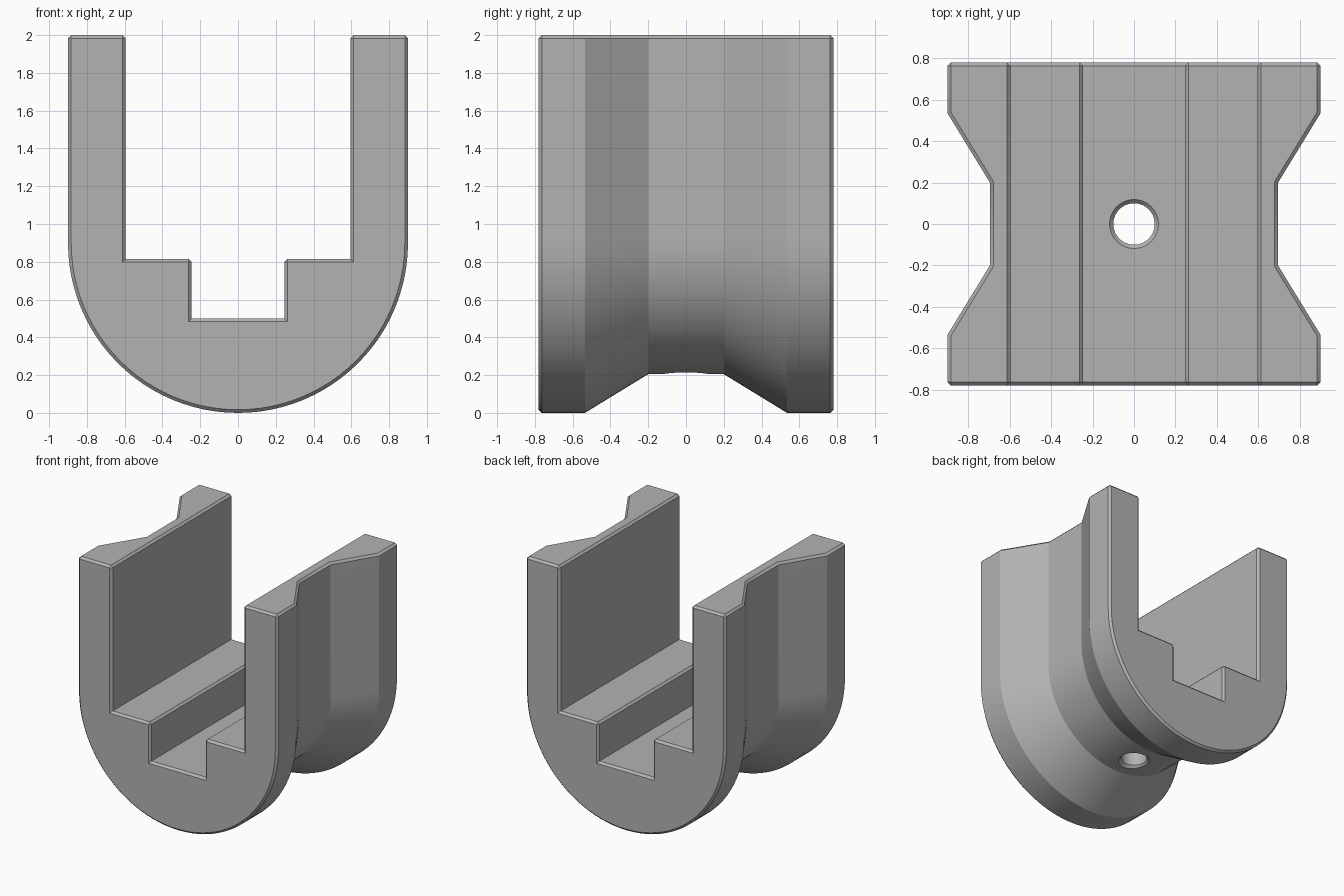
import bpy, bmesh, math

cube = bpy.data.objects.get("Cube")
if cube:
    bpy.data.objects.remove(cube, do_unlink=True)

CENTRE_Z, TOP_Z, CHAMFER = 0.9, 2.0, 0.017
ARC_STEPS = 48

grey = bpy.data.materials.new("plain grey")
grey.use_nodes = True
colour = (0.45, 0.45, 0.45, 1)
grey.diffuse_color = colour
grey.node_tree.nodes["Principled BSDF"].inputs["Base Color"].default_value = colour


def make_object(name, bm):
    bmesh.ops.recalc_face_normals(bm, faces=bm.faces)
    mesh = bpy.data.meshes.new(name)
    bm.to_mesh(mesh)
    bm.free()
    mesh.materials.append(grey)
    obj = bpy.data.objects.new(name, mesh)
    bpy.context.collection.objects.link(obj)
    return obj


def section(radius):
    """U-shaped outline with a stepped channel."""
    arc = [(radius * math.cos(a), CENTRE_Z - radius * math.sin(a))
           for a in (math.pi * i / ARC_STEPS for i in range(ARC_STEPS + 1))]
    channel = [(0.595, TOP_Z), (0.595, 0.815), (0.245, 0.815), (0.245, 0.5)]
    left_half = [(-x, z) for x, z in channel]
    return [(radius, TOP_Z)] + arc + [(-radius, TOP_Z)] + left_half + channel[::-1]


# Saddle body: the outline lofted from end to end, with a narrow waist
bm = bmesh.new()
stations = [(-0.78, 0.9), (-0.535, 0.9), (-0.2, 0.695),
            (0.2, 0.695), (0.535, 0.9), (0.78, 0.9)]
rings = [[bm.verts.new((x, y, z)) for x, z in section(r)] for y, r in stations]
count = len(rings[0])
for a, b in zip(rings, rings[1:]):
    for i in range(count):
        j = (i + 1) % count
        bm.faces.new((a[i], a[j], b[j], b[i]))
bm.faces.new(rings[0])
bm.faces.new(rings[-1])
bmesh.ops.recalc_face_normals(bm, faces=bm.faces)

# Chamfer every sharp outward edge
sharp = [e for e in bm.edges if e.calc_face_angle_signed() > math.radians(40)]
bmesh.ops.bevel(bm, geom=sharp, offset=CHAMFER, segments=1,
                affect='EDGES', clamp_overlap=True)
body = make_object("saddle_body", bm)

# Bolt hole cutter, flared at both mouths
bm = bmesh.new()
profile = [(0.14, 0.17), (0.14, 0.19), (0.1, 0.23),
           (0.1, 0.482), (0.14, 0.522), (0.14, 0.6)]
sides = 48
loops = [[bm.verts.new((r * math.cos(math.tau * i / sides),
                        r * math.sin(math.tau * i / sides), z))
          for i in range(sides)] for r, z in profile]
for a, b in zip(loops, loops[1:]):
    for i in range(sides):
        j = (i + 1) % sides
        bm.faces.new((a[i], a[j], b[j], b[i]))
bm.faces.new(loops[0])
bm.faces.new(loops[-1])
cutter = make_object("bolt_hole_cutter", bm)
cutter.hide_render = True

# Cut the hole, then shade
cut = body.modifiers.new("bolt_hole", 'BOOLEAN')
cut.operation = 'DIFFERENCE'
cut.solver = 'EXACT'
cut.object = cutter
bpy.ops.object.select_all(action='DESELECT')
bpy.context.view_layer.objects.active = body
body.select_set(True)
bpy.ops.object.modifier_apply(modifier=cut.name)
bpy.data.objects.remove(cutter, do_unlink=True)
bpy.ops.object.shade_smooth_by_angle(angle=math.radians(25))
